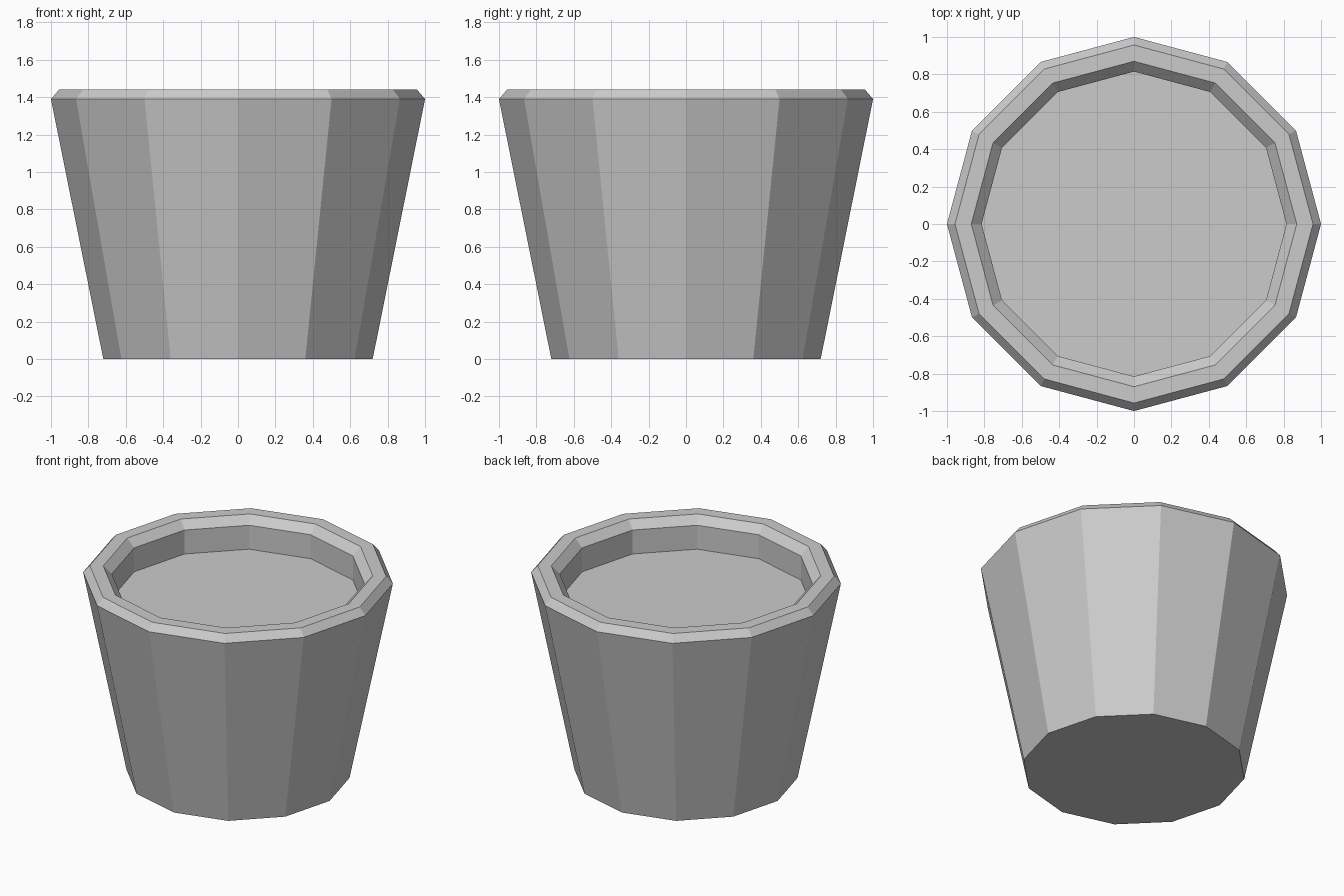
import bpy, bmesh
from math import cos, sin, pi

if "Cube" in bpy.data.objects:
    bpy.data.objects.remove(bpy.data.objects["Cube"])

SIDES = 12


def make_object(name, rings, cap_bottom=False, cap_top=False):
    """Lathe a (radius, height) profile with flat sides."""
    bm = bmesh.new()
    loops = [[bm.verts.new((r * cos(2 * pi * i / SIDES), r * sin(2 * pi * i / SIDES), z))
              for i in range(SIDES)] for r, z in rings]
    for a, b in zip(loops, loops[1:]):
        for i in range(SIDES):
            j = (i + 1) % SIDES
            bm.faces.new((a[i], a[j], b[j], b[i]))
    if cap_bottom:
        bm.faces.new(loops[0][::-1])
    if cap_top:
        bm.faces.new(loops[-1])
    mesh = bpy.data.meshes.new(name)
    bm.to_mesh(mesh)
    bm.free()
    obj = bpy.data.objects.new(name, mesh)
    bpy.context.collection.objects.link(obj)
    return obj


# Tapered pot: base, outer wall, bevelled rim, short inner wall, closed by the fill surface
make_object("plant_pot", [
    (0.72, 0.0), (1.0, 1.39), (0.957, 1.44),
    (0.87, 1.44), (0.815, 1.385), (0.815, 1.215),
], cap_bottom=True, cap_top=True)
